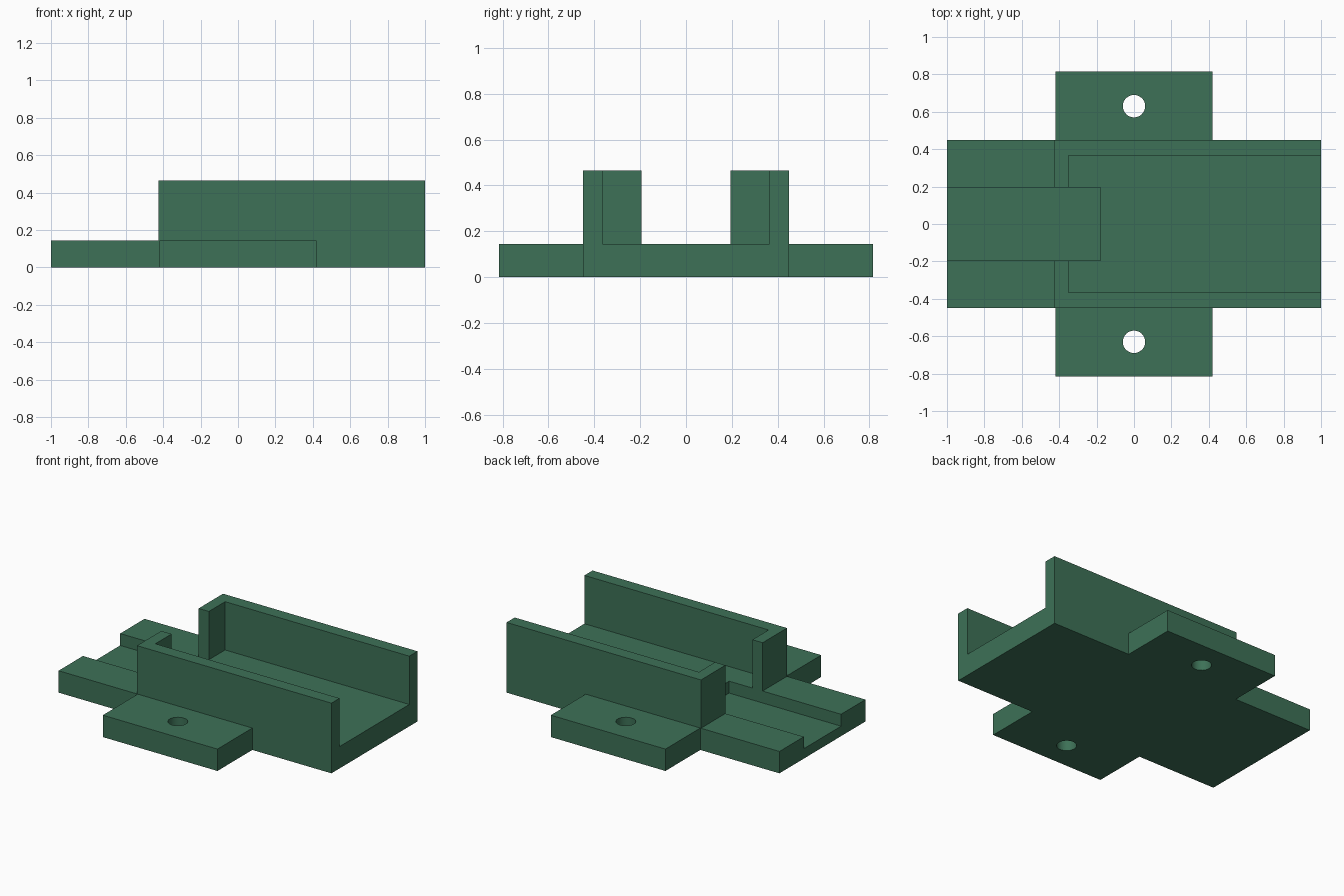
import bpy, bmesh, math

if "Cube" in bpy.data.objects:
    bpy.data.objects.remove(bpy.data.objects["Cube"])

green = bpy.data.materials.new("matte green")
green.diffuse_color = (0.047, 0.165, 0.095, 1)
green.use_nodes = True
green.node_tree.nodes["Principled BSDF"].inputs["Base Color"].default_value = green.diffuse_color


def prism(name, outline, z0, z1):
    """Extrude a plan outline from z0 to z1."""
    bm = bmesh.new()
    face = bm.faces.new([bm.verts.new((x, y, z0)) for x, y in outline])
    top = bmesh.ops.extrude_face_region(bm, geom=[face])["geom"]
    verts = [v for v in top if isinstance(v, bmesh.types.BMVert)]
    bmesh.ops.translate(bm, vec=(0, 0, z1 - z0), verts=verts)
    bmesh.ops.recalc_face_normals(bm, faces=bm.faces)
    mesh = bpy.data.meshes.new(name)
    bm.to_mesh(mesh)
    bm.free()
    mesh.materials.append(green)
    ob = bpy.data.objects.new(name, mesh)
    bpy.context.collection.objects.link(ob)
    return ob


def combine(target, tool, operation):
    """Apply a boolean and remove the tool."""
    mod = target.modifiers.new(operation.lower(), 'BOOLEAN')
    mod.operation, mod.solver, mod.object = operation, 'EXACT', tool
    bpy.context.view_layer.objects.active = target
    bpy.ops.object.modifier_apply(modifier=mod.name)
    bpy.data.objects.remove(tool)


def rect(x0, x1, y0, y1):
    return [(x0, y0), (x1, y0), (x1, y1), (x0, y1)]


BASE_H, WALL_H = 0.145, 0.465
W, TAB_X, TAB_Y = 0.45, 0.42, 0.815

# Base plate with a mounting tab on each side
half = [(-1, -W), (-TAB_X, -W), (-TAB_X, -TAB_Y), (TAB_X, -TAB_Y), (TAB_X, -W), (1, -W)]
bracket = prism("mounting_bracket", half + [(-x, -y) for x, y in half], 0, BASE_H)

# L-shaped side walls with inward end lips
wall = [(-0.425, W), (-0.425, 0.195), (-0.35, 0.195), (-0.35, 0.365), (1, 0.365), (1, W)]
for side in (1, -1):
    combine(bracket, prism("side_wall", [(x, y * side) for x, y in wall], BASE_H, WALL_H), 'UNION')

# Shallow cable channel open at the left end
combine(bracket, prism("channel_cutter", rect(-1.2, -0.18, -0.195, 0.195), 0.066, 0.3), 'DIFFERENCE')

# Screw holes through the tabs
for side in (1, -1):
    circle = [(0.06 * math.cos(i * math.tau / 32), 0.63 * side + 0.06 * math.sin(i * math.tau / 32))
              for i in range(32)]
    combine(bracket, prism("hole_cutter", circle, -0.1, 0.3), 'DIFFERENCE')

bpy.ops.object.select_all(action='DESELECT')
bracket.select_set(True)
bpy.context.view_layer.objects.active = bracket
bpy.ops.object.shade_smooth_by_angle(angle=math.radians(30))
